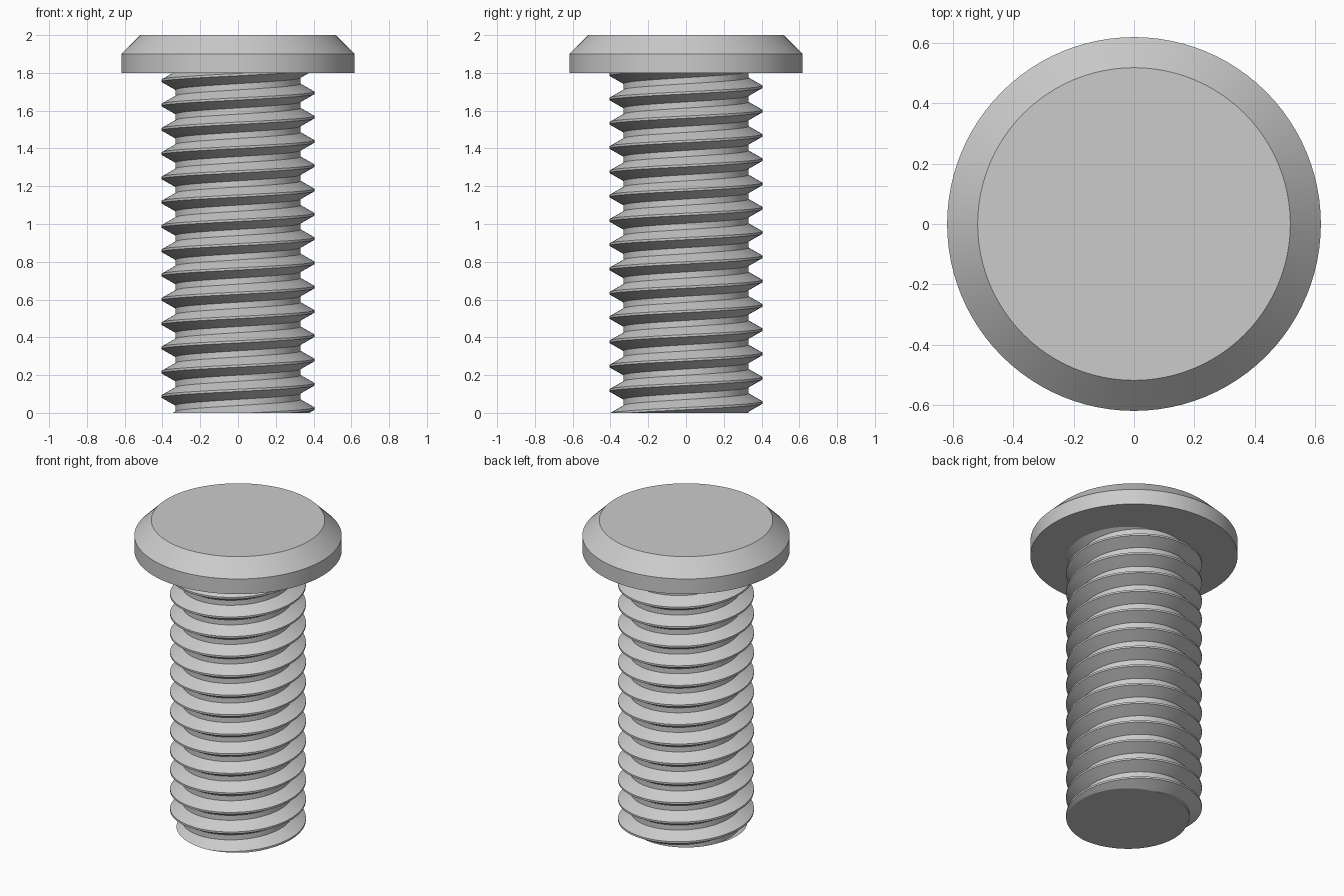
import bpy, bmesh, math

if "Cube" in bpy.data.objects:
    bpy.data.objects.remove(bpy.data.objects["Cube"])

SEG = 96            # sides around
PITCH = 1.8 / 14    # thread rise per turn
R_ROOT, R_CREST = 0.331, 0.405
CREST_Z = 0.023     # crest height at +x
HEAD_Z = 1.8

steel = bpy.data.materials.new("light_grey_steel")
steel.diffuse_color = (0.6, 0.6, 0.6, 1)
steel.use_nodes = True
steel.node_tree.nodes["Principled BSDF"].inputs["Base Color"].default_value = steel.diffuse_color


def finish(bm, name):
    bmesh.ops.recalc_face_normals(bm, faces=bm.faces[:])
    mesh = bpy.data.meshes.new(name)
    bm.to_mesh(mesh)
    bm.free()
    mesh.materials.append(steel)
    ob = bpy.data.objects.new(name, mesh)
    bpy.context.collection.objects.link(ob)
    bpy.ops.object.select_all(action='DESELECT')
    ob.select_set(True)
    bpy.context.view_layer.objects.active = ob
    bpy.ops.object.shade_smooth_by_angle(angle=math.radians(25))
    return ob


# Threaded shank: one tooth profile (radius, height) swept along a right-hand helix
tooth = [(R_ROOT, -0.048), (R_CREST, -0.006), (R_CREST, 0.006), (R_ROOT, 0.048)]
bm = bmesh.new()
columns = []
for i in range(SEG):
    a = 2 * math.pi * i / SEG
    columns.append([
        bm.verts.new((r * math.cos(a), r * math.sin(a),
                      CREST_Z + z + PITCH * (turn + i / SEG)))
        for turn in range(-3, 17) for r, z in tooth])
for i in range(SEG):
    here, there = columns[i], columns[(i + 1) % SEG]
    shift = len(tooth) if i == SEG - 1 else 0   # last column joins one turn up
    for m in range(len(here) - 1 - shift):
        bm.faces.new((here[m], there[m + shift], there[m + 1 + shift], here[m + 1]))

# Cut the thread flat at both ends and cap it
for z, direction in ((0, -1), (HEAD_Z + 0.02, 1)):
    cut = bmesh.ops.bisect_plane(
        bm, geom=bm.verts[:] + bm.edges[:] + bm.faces[:], dist=1e-6,
        plane_co=(0, 0, z), plane_no=(0, 0, direction), clear_outer=True)
    rim = [e for e in cut['geom_cut'] if isinstance(e, bmesh.types.BMEdge)]
    bmesh.ops.triangle_fill(bm, edges=rim, use_beauty=True)
finish(bm, "threaded_shank")

# Head: short cylinder with a chamfered top
bm = bmesh.new()
rings = []
for r, z in ((0.618, HEAD_Z), (0.618, 1.9), (0.517, 2.0)):
    rings.append([bm.verts.new((r * math.cos(2 * math.pi * i / SEG),
                                r * math.sin(2 * math.pi * i / SEG), z))
                  for i in range(SEG)])
for low, high in zip(rings, rings[1:]):
    for i in range(SEG):
        j = (i + 1) % SEG
        bm.faces.new((low[i], low[j], high[j], high[i]))
bm.faces.new(rings[0][::-1])
bm.faces.new(rings[-1])
finish(bm, "bolt_head")
